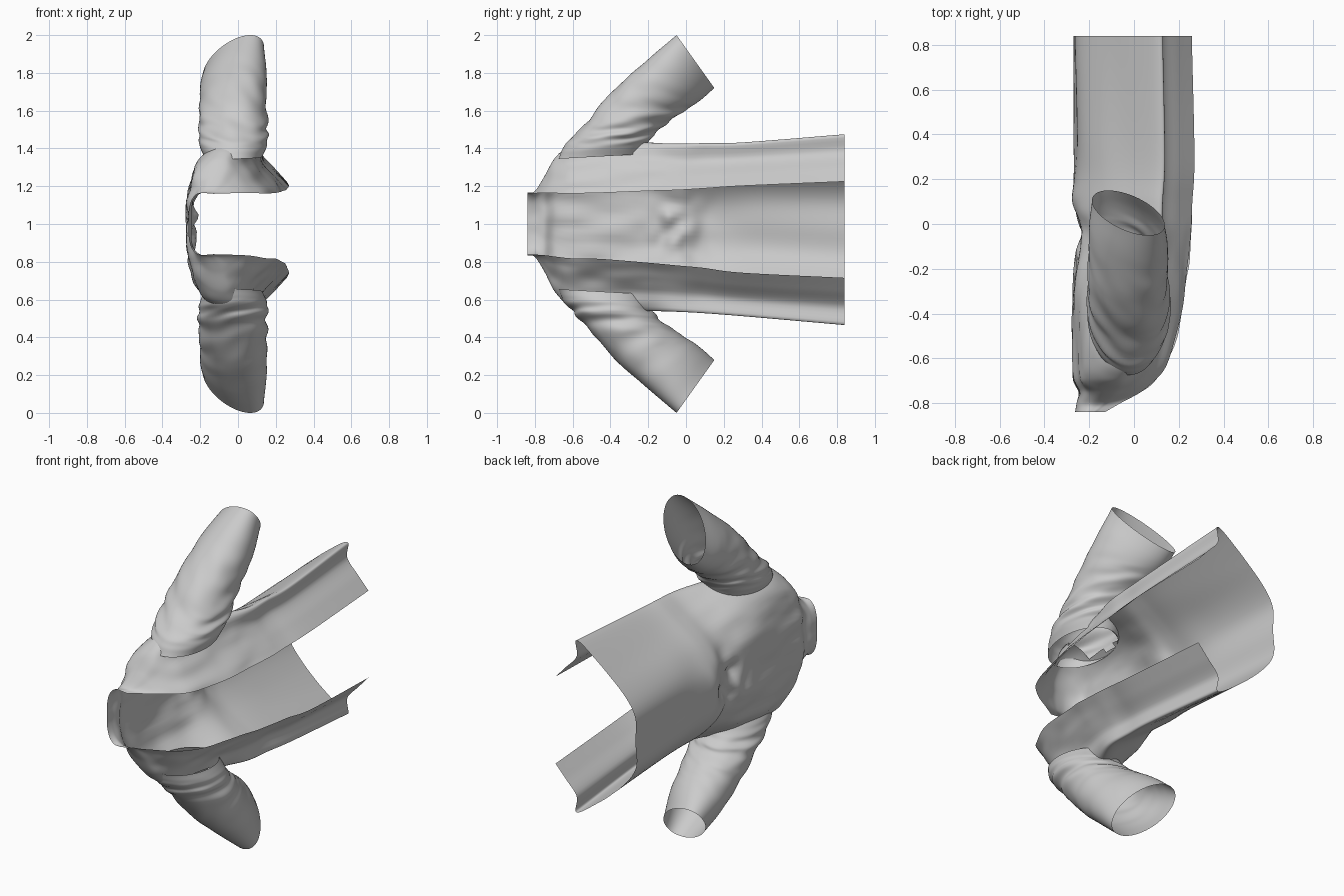
import bpy, math
from mathutils import Vector, noise

if "Cube" in bpy.data.objects:
    bpy.data.objects.remove(bpy.data.objects["Cube"])


def spline(pts, n):
    """Catmull-Rom resampling of a list of equal-length tuples, n steps per span."""
    p = [Vector(a) for a in pts]
    p = [p[0] * 2 - p[1]] + p + [p[-1] * 2 - p[-2]]
    out = []
    for i in range(1, len(p) - 2):
        a, b, c, d = p[i - 1:i + 3]
        for k in range(n):
            t = k / n
            out.append(0.5 * (2 * b + (c - a) * t + (2 * a - 5 * b + 4 * c - d) * t * t
                              + (3 * b - a - 3 * c + d) * t ** 3))
    out.append(p[-2])
    return out


def surface(name, rows, closed=False, keep=lambda c: True):
    """Skin a grid of points into a smooth open cloth surface."""
    n = len(rows[0])
    verts = [v for r in rows for v in r]
    faces = []
    for i in range(len(rows) - 1):
        for j in range(n if closed else n - 1):
            k = (j + 1) % n
            f = (i * n + j, i * n + k, (i + 1) * n + k, (i + 1) * n + j)
            if keep(sum((verts[q] for q in f), Vector()) / 4):
                faces.append(f)
    me = bpy.data.meshes.new(name)
    me.from_pydata(verts, [], faces)
    me.update()
    for p in me.polygons:
        p.use_smooth = True
    ob = bpy.data.objects.new(name, me)
    bpy.context.collection.objects.link(ob)
    return ob


def bump(d, w):
    return math.exp(-(d / w) ** 2)


def ramp(v, a, b):
    t = max(0, min(1, (v - a) / (b - a)))
    return t * t * (3 - 2 * t)


# Coat body: y, front edge x, edge half gap, side half width, back x, centre z
STATIONS = [
    (-0.84, -0.13, 0.160, 0.165, -0.262, 1.000),
    (-0.80, -0.06, 0.162, 0.175, -0.255, 1.000),
    (-0.75, 0.03, 0.165, 0.250, -0.245, 1.000),
    (-0.69, 0.10, 0.168, 0.355, -0.268, 0.995),
    (-0.60, 0.155, 0.172, 0.425, -0.268, 0.990),
    (-0.45, 0.20, 0.175, 0.445, -0.268, 0.990),
    (-0.20, 0.24, 0.190, 0.445, -0.262, 0.985),
    (-0.04, 0.255, 0.200, 0.445, -0.245, 0.980),
    (0.09, 0.26, 0.210, 0.450, -0.275, 0.978),
    (0.30, 0.27, 0.230, 0.460, -0.265, 0.972),
    (0.84, 0.258, 0.255, 0.505, -0.268, 0.970),
]
# Half section (depth fraction, half width fraction): chest and skirt shapes
CHEST = [(.87, .26), (.73, .60), (.58, 1), (.32, .96), (.10, .73), (0, .36)]
SKIRT = [(.88, .28), (.74, .62), (.74, 1), (.48, .82), (.20, .58), (.03, .30)]


def body_row(st):
    y, xf, e, s, xb, cz = st
    w = xf - xb
    m = ramp(y, -0.45, 0.1)
    half = [(xf, e)]
    for i, (c, k) in enumerate(zip(CHEST, SKIRT)):
        fx, fz = c[0] + (k[0] - c[0]) * m, c[1] + (k[1] - c[1]) * m
        half.append((xb + fx * w, e + fz * (s - e) if i < 2 else s * fz))
    full = half + [(xb, 0)] + [(x, -z) for x, z in half[::-1]]
    row = []
    for x, z in spline(full, 6):
        p = Vector((x, y, cz + z))
        back = ramp(-x, -0.02, 0.13)
        # long soft folds in the skirt, bunched cloth at the small of the back
        p.x += back * ramp(y, 0.1, 0.4) * 0.008 * math.sin(p.z * 19 + y * 2)
        r = math.hypot((y + 0.05) * 1.1, z)
        dent = bump(r, 0.12) * 0.02
        dent += bump(r, 0.16) * 0.04 * noise.noise(Vector((y * 11, p.z * 11, 3)))
        p.x += back * dent
        # light wrinkles around the shoulders
        up = ramp(-y, -0.1, 0.2) * ramp(y, -0.8, -0.7)
        p.x += up * 0.015 * noise.noise(Vector((x * 9, y * 5, p.z * 14)))
        row.append(p)
    return row


def not_armhole(c):
    return not (-0.56 < c.y < -0.29 and -0.16 < c.x < 0.09 and abs(c.z - 0.985) > 0.39)


surface("coat_body", [body_row(st) for st in spline(STATIONS, 12)], keep=not_armhole)

# Sleeve: outer edge y, z; inner edge y, z; depth radius; skew between the two edges
SLEEVE = [
    (-0.675, 1.345, -0.23, 1.37, 0.155, 0.00),
    (-0.64, 1.42, -0.20, 1.43, 0.180, 0.00),
    (-0.54, 1.53, -0.13, 1.51, 0.180, 0.01),
    (-0.36, 1.73, -0.02, 1.59, 0.175, 0.03),
    (-0.18, 1.89, 0.07, 1.65, 0.165, 0.06),
    (-0.05, 2.00, 0.15, 1.72, 0.135, 0.09),
]
N = 64


def sleeve(name, sign):
    rows = []
    stations = spline(SLEEVE, 18)
    for i, (oy, oz, iy, iz, r, skew) in enumerate(stations):
        t = i / (len(stations) - 1)
        mid = Vector((-0.025, (oy + iy) / 2, (oz + iz) / 2))
        axis = Vector((skew, (oy - iy) / 2, (oz - iz) / 2))
        # broken ring folds, strongest past the armhole
        amp = 0.045 * bump(t - 0.38, 0.25) * ramp(t, 0.05, 0.3)
        row = []
        for k in range(N):
            a = 2 * math.pi * k / N
            ca, sa = math.cos(a), math.sin(a)
            wob = 1.7 * noise.noise(Vector((ca * 1.5, sa * 1.5 + 4 * sign, t * 13 + sa)))
            wob += 0.5 * math.sin(t * 42 + 3 * math.sin(a + sign) + 2 * ca)
            f = 1 + amp * wob
            p = mid + axis * ca * f + Vector((r * sa * f, 0, 0))
            p.z = min(p.z, 2.0)
            if sign < 0:
                p.z = 2.0 - p.z
            row.append(p)
        rows.append(row)
    surface(name, rows, closed=True)


sleeve("sleeve_upper", 1)
sleeve("sleeve_lower", -1)
